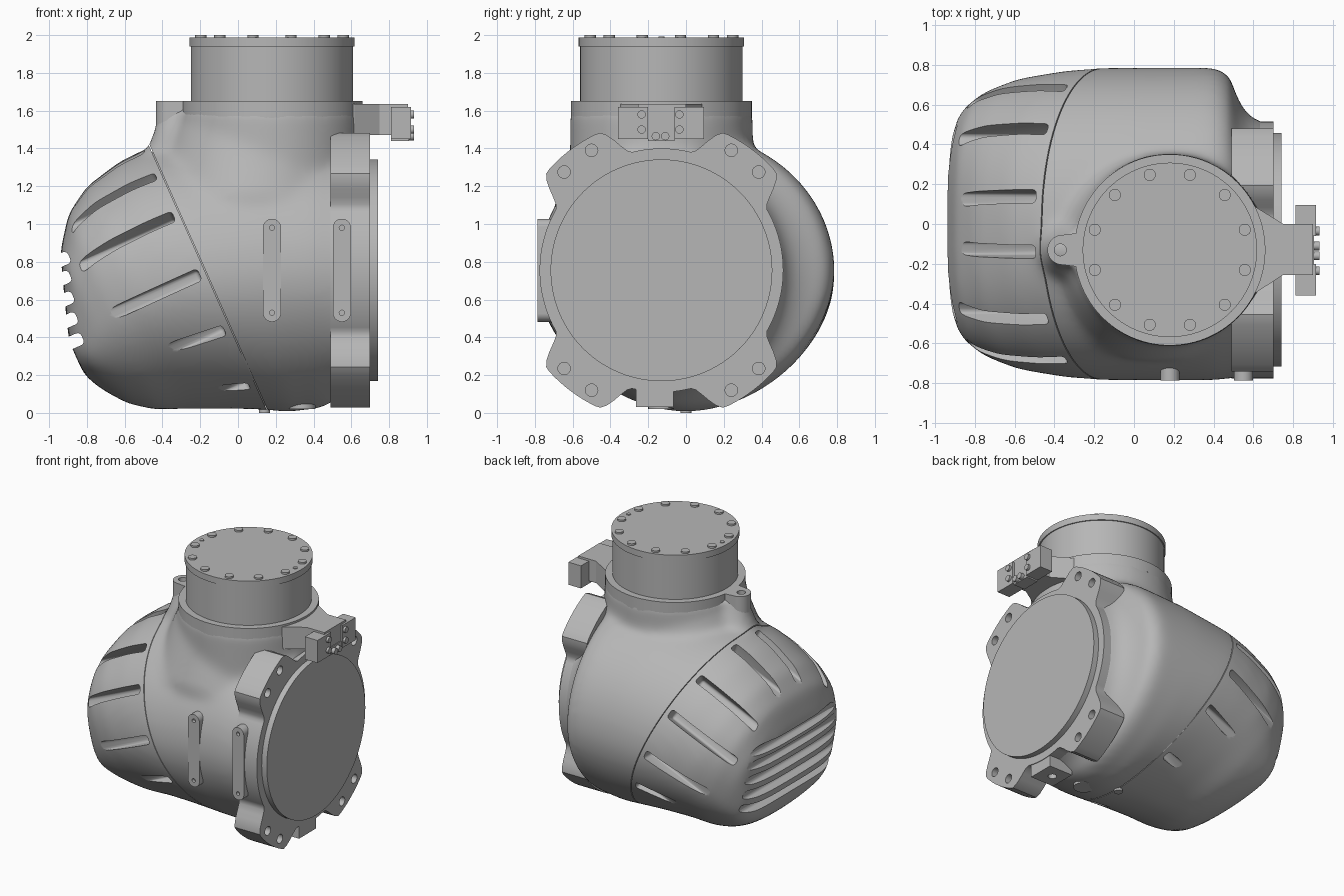
import bpy, bmesh, math
from math import sin, cos, radians, pi
from mathutils import Matrix, Vector

cube = bpy.data.objects.get("Cube")
if cube:
    bpy.data.objects.remove(cube)

grey = bpy.data.materials.new("casting_grey")
grey.use_nodes = True
colour = (0.47, 0.47, 0.47, 1)
grey.diffuse_color = colour
grey.node_tree.nodes["Principled BSDF"].inputs["Base Color"].default_value = colour


def finish(name, bm):
    bmesh.ops.recalc_face_normals(bm, faces=bm.faces)
    me = bpy.data.meshes.new(name)
    bm.to_mesh(me)
    bm.free()
    me.materials.append(grey)
    ob = bpy.data.objects.new(name, me)
    bpy.context.collection.objects.link(ob)
    return ob


def activate(ob):
    bpy.ops.object.select_all(action='DESELECT')
    ob.select_set(True)
    bpy.context.view_layer.objects.active = ob


def smooth(ob, angle=35):
    activate(ob)
    bpy.ops.object.shade_smooth_by_angle(angle=radians(angle))


def apply_modifiers(ob):
    activate(ob)
    for name in [m.name for m in ob.modifiers]:
        bpy.ops.object.modifier_apply(modifier=name)


def cut(ob, bm):
    cutter = finish("cutter", bm)
    cutter.hide_render = True
    mod = ob.modifiers.new("cut", 'BOOLEAN')
    mod.operation, mod.solver, mod.object = 'DIFFERENCE', 'EXACT', cutter
    apply_modifiers(ob)
    bpy.data.objects.remove(cutter)


def rod(bm, r, start, end, segments=48, end_r=None):
    a, b = Vector(start), Vector(end)
    turn = (b - a).to_track_quat('Z', 'Y').to_matrix().to_4x4()
    bmesh.ops.create_cone(bm, cap_ends=True, segments=segments, radius1=r, radius2=end_r or r,
                          depth=(b - a).length, matrix=Matrix.Translation((a + b) / 2) @ turn)


def block(bm, low, high, matrix=Matrix()):
    a, b = Vector(low), Vector(high)
    bmesh.ops.create_cube(bm, size=1, matrix=matrix @ Matrix.Translation((a + b) / 2)
                          @ Matrix.Diagonal((*(b - a), 1)))


def prism(bm, points, offset):
    face = bm.faces.new([bm.verts.new(p) for p in points])
    out = bmesh.ops.extrude_face_region(bm, geom=[face])
    bmesh.ops.translate(bm, vec=offset,
                        verts=[v for v in out['geom'] if isinstance(v, bmesh.types.BMVert)])


# Tilted cap frame: local x runs along the cap axis, local z across it
TILT = radians(24)
BASE = Vector((-0.155, 0, 0.71))
AXIS = Vector((-cos(TILT), 0, -sin(TILT)))
ACROSS = Vector((-sin(TILT), 0, cos(TILT)))
CAP = Matrix.Translation(BASE) @ Matrix((AXIS, (0, -1, 0), ACROSS)).transposed().to_4x4()
NECK = (0.18, -0.13)


# Main casting: one loft from the domed cap to the round flange
def section(bm, centre, tilt, half_up, half_y, upper, lower):
    up = Vector((-sin(tilt), 0, cos(tilt)))
    ring = []
    for i in range(64):
        a = 2 * pi * i / 64
        power = upper if i <= 32 else lower
        y = math.copysign(abs(cos(a)) ** (2 / power), cos(a)) * half_y
        u = math.copysign(abs(sin(a)) ** (2 / power), sin(a)) * half_up
        ring.append(bm.verts.new(Vector(centre) + up * u + Vector((0, y, 0))))
    return ring


bm = bmesh.new()
rings = []
# along axis, top, bottom, half width, squareness above and below
for t, top, low, half_y, upper, lower in [
        (0.81, 0, -0.19, 0.4, 3, 2), (0.785, 0.08, -0.25, 0.48, 3, 2),
        (0.745, 0.2, -0.32, 0.54, 3.2, 2), (0.66, 0.45, -0.43, 0.61, 3.1, 1.9),
        (0.54, 0.615, -0.52, 0.68, 2.7, 1.8), (0.39, 0.71, -0.58, 0.735, 2.3, 1.75),
        (0.175, 0.76, -0.675, 0.77, 2.1, 1.8), (0, 0.765, -0.76, 0.785, 2, 1.85)]:
    rings.append(section(bm, BASE + AXIS * t + ACROSS * (top + low) / 2, TILT,
                         (top - low) / 2, half_y, upper, lower))
# x, y, z, tilt, half height, half width, squareness below
for x, y, z, tilt, half_up, half_y, lower in [
        (0.12, 0, 0.735, 12, 0.75, 0.787, 1.85), (0.34, 0, 0.75, 0, 0.735, 0.787, 1.85),
        (0.42, 0, 0.75, 0, 0.73, 0.785, 1.85), (0.485, -0.018, 0.75, 0, 0.705, 0.757, 1.88),
        (0.51, -0.06, 0.75, 0, 0.68, 0.715, 1.92), (0.555, -0.1, 0.755, 0, 0.66, 0.668, 1.96),
        (0.62, -0.128, 0.755, 0, 0.64, 0.643, 2), (0.68, -0.13, 0.755, 0, 0.635, 0.64, 2)]:
    rings.append(section(bm, (x, y, z), radians(tilt), half_up, half_y, 2, lower))
for a, b in zip(rings, rings[1:]):
    for i in range(64):
        j = (i + 1) % 64
        bm.faces.new((a[i], a[j], b[j], b[i]))
bm.faces.new(rings[0])
bm.faces.new(rings[-1])
# Neck stub with a flared root, and the ear column beside it
rod(bm, 0.485, (*NECK, 0.8), (*NECK, 1.62))
rod(bm, 0.57, (0.1, -0.13, 1.14), (0.1, -0.13, 1.52), end_r=0.43)
rod(bm, 0.075, (-0.36, -0.13, 1), (-0.36, -0.13, 1.62))
rod(bm, 0.2, (-0.32, -0.13, 1.3), (-0.355, -0.13, 1.56), end_r=0.075)
block(bm, (-0.36, -0.205, 1), (0, -0.055, 1.62))
body = finish("body_casting", bm)
remesh = body.modifiers.new("blend", 'REMESH')
remesh.mode, remesh.voxel_size = 'VOXEL', 0.024
soften = body.modifiers.new("soften", 'SMOOTH')
soften.factor, soften.iterations = 0.5, 24
apply_modifiers(body)
if not body.data.materials:
    body.data.materials.append(grey)

# Cooling slots round the cap
bm = bmesh.new()
for angle, floor in ((10.5, 0.655), (38, 0.67), (61, 0.675), (87, 0.675), (112, 0.675), (146, 0.67)):
    for side in (-1, 1):
        block(bm, (0.035, -0.034, floor), (0.64, 0.034, 0.9),
              CAP @ Matrix.Rotation(radians(angle * side), 4, 'X'))
bmesh.ops.bevel(bm, geom=bm.edges[:], offset=0.02, segments=3, affect='EDGES', profile=0.5)
cut(body, bm)

# Grille across the end of the cap
bm = bmesh.new()
for x, z in ((-0.935, 0.81), (-0.93, 0.71), (-0.915, 0.6), (-0.895, 0.49), (-0.865, 0.38)):
    frame = Matrix.Translation((x, 0, z)) @ Matrix.Rotation(-TILT, 4, 'Y')
    block(bm, (-0.2, -0.56, -0.034), (0.045, 0.56, 0.034), frame)
bmesh.ops.bevel(bm, geom=bm.edges[:], offset=0.022, segments=3, affect='EDGES', profile=0.5)
cut(body, bm)

# Fine seam groove between cap and body
bm = bmesh.new()
loops = []
for r, t in ((0.735, -0.0025), (0.8, -0.0025), (0.8, 0.0025), (0.735, 0.0025)):
    loops.append([bm.verts.new(CAP @ Vector((t, 1.025 * r * cos(2 * pi * i / 96),
                                             r * sin(2 * pi * i / 96)))) for i in range(96)])
for k in range(4):
    a, b = loops[k], loops[(k + 1) % 4]
    for i in range(96):
        j = (i + 1) % 96
        bm.faces.new((a[i], a[j], b[j], b[i]))
cut(body, bm)
smooth(body)

# Neck collar with its crisp rim and side ear
bm = bmesh.new()
rod(bm, 0.48, (*NECK, 1.42), (*NECK, 1.65), 96)
collar = finish("neck_collar", bm)
bm = bmesh.new()
rod(bm, 0.022, (0.18, 0.3, 1.55), (0.18, 0.5, 1.55), 24)
cut(collar, bm)
smooth(collar)
bm = bmesh.new()
outline = [(-0.36 + 0.075 * cos(a), -0.13 + 0.075 * sin(a), 1.48)
           for a in [pi / 2 + pi * i / 16 for i in range(17)]]
prism(bm, outline + [(-0.24, -0.22, 1.48), (-0.24, -0.04, 1.48)], (0, 0, 0.17))
ear = finish("collar_ear", bm)
bm = bmesh.new()
rod(bm, 0.03, (-0.37, -0.13, 1.58), (-0.37, -0.13, 1.7), 24)
cut(ear, bm)
smooth(ear)

# Upper neck and its bolted cover
for name, r, low, high in (("neck_tube", 0.43, 1.6, 1.94), ("neck_cover", 0.438, 1.94, 1.987)):
    bm = bmesh.new()
    rod(bm, r, (*NECK, low), (*NECK, high), 96)
    smooth(finish(name, bm))
bm = bmesh.new()
for i in range(12):
    a = radians(15 + 30 * i)
    x, y = NECK[0] + 0.39 * cos(a), NECK[1] + 0.39 * sin(a)
    rod(bm, 0.03, (x, y, 1.97), (x, y, 2), 24)
for x in (-0.21, 0.57):
    rod(bm, 0.016, (x, NECK[1], 1.97), (x, NECK[1], 1.992), 16)
smooth(finish("cover_bolts", bm))

# Lugged flange with bolt holes
FY, FZ = -0.13, 0.755
outline = []
for i in range(180):
    a = 2 * pi * i / 180
    fold = math.atan2(abs(sin(a)), abs(cos(a)))
    k = min(max((23 - abs(math.degrees(fold) - 53)) / 11, 0), 1)
    r = 0.645 + 0.155 * k * k * (3 - 2 * k)
    outline.append((0.49, FY + r * cos(a), FZ + r * sin(a)))
bm = bmesh.new()
prism(bm, outline, (0.21, 0, 0))
flange = finish("side_flange", bm)
bm = bmesh.new()
for sy in (-1, 1):
    for sz in (-1, 1):
        for dy, dz in ((0.37, 0.635), (0.515, 0.52)):
            y, z = FY + sy * dy, FZ + sz * dz
            rod(bm, 0.033, (0.64, y, z), (0.8, y, z), 24)
cut(flange, bm)
smooth(flange)
bm = bmesh.new()
rod(bm, 0.587, (0.66, FY, FZ), (0.742, FY, FZ), 96)
smooth(finish("flange_disc", bm))

# Two upright straps on the front, each with two screw holes
for x, name in ((0.18, "inner_strap"), (0.55, "outer_strap")):
    bm = bmesh.new()
    ends = [(x + 0.048 * cos(a), -0.785, (0.98 if a < pi else 0.53) + 0.048 * sin(a))
            for a in [2 * pi * (i + 0.5) / 32 for i in range(32)]]
    prism(bm, ends, (0, 0.16, 0))
    strap = finish(name, bm)
    bm = bmesh.new()
    for z in (0.53, 0.98):
        rod(bm, 0.014, (x, -0.9, z), (x, -0.76, z), 16)
    cut(strap, bm)
    smooth(strap)

# Connector arm, end blocks and screws
bm = bmesh.new()
prism(bm, [(0.5, -0.4, 1.47), (0.62, -0.34, 1.47), (0.75, -0.255, 1.47), (0.9, -0.255, 1.47),
           (0.9, 0, 1.47), (0.75, 0, 1.47), (0.62, 0.08, 1.47), (0.5, 0.14, 1.47)], (0, 0, 0.165))
finish("connector_arm", bm)
bm = bmesh.new()
for low, high in ((-0.36, -0.2), (-0.06, 0.095)):
    block(bm, (0.81, low, 1.45), (0.915, high, 1.62))
block(bm, (0.81, -0.2, 1.44), (0.905, -0.06, 1.5))
finish("connector_blocks", bm)
bm = bmesh.new()
for y, z in ((-0.235, 1.58), (-0.235, 1.5), (-0.035, 1.58), (-0.035, 1.5),
             (-0.16, 1.465), (-0.11, 1.465)):
    rod(bm, 0.022, (0.88, y, z), (0.932, y, z), 20)
smooth(finish("connector_screws", bm))

# Underside foot and bosses
bm = bmesh.new()
block(bm, (0.5, -0.265, 0.03), (0.695, -0.065, 0.25))
foot = finish("underside_foot", bm)
bm = bmesh.new()
rod(bm, 0.03, (0.59, -0.165, -0.1), (0.59, -0.165, 0.08), 20)
cut(foot, bm)
smooth(foot)
bm = bmesh.new()
rod(bm, 0.03, (0.14, 0, 0), (0.14, 0, 0.15), 24)
rod(bm, 0.07, (0.34, -0.13, 0.02), (0.34, -0.13, 0.2), 24)
smooth(finish("underside_bosses", bm))
